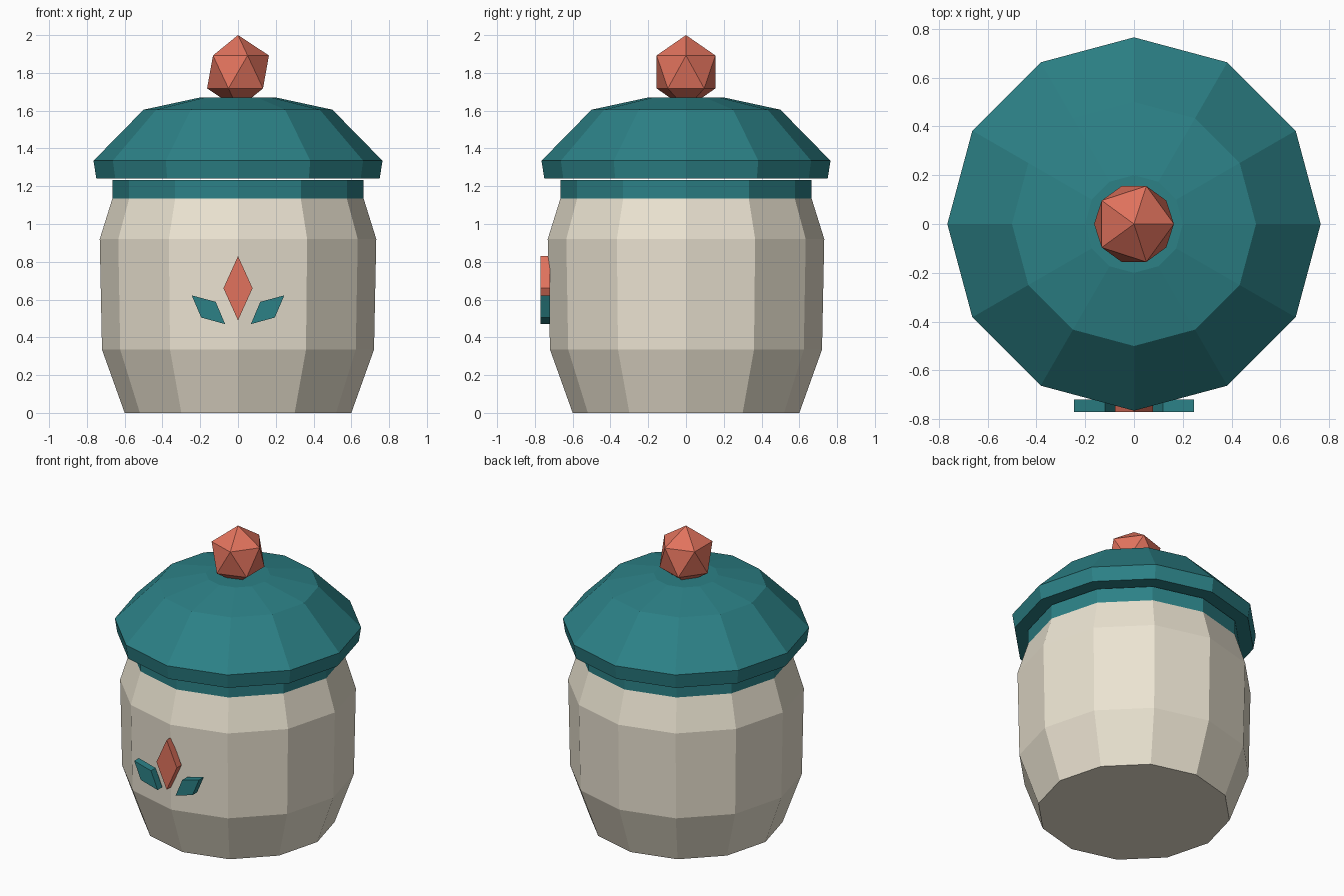
import bpy, bmesh, math

if "Cube" in bpy.data.objects:
    bpy.data.objects.remove(bpy.data.objects["Cube"])


def material(name, rgb):
    m = bpy.data.materials.new(name)
    m.diffuse_color = (*rgb, 1)
    m.use_nodes = True
    m.node_tree.nodes["Principled BSDF"].inputs["Base Color"].default_value = m.diffuse_color
    return m


CREAM = material("cream", (0.83, 0.77, 0.64))
TEAL = material("teal", (0.025, 0.22, 0.24))
CORAL = material("coral", (0.75, 0.17, 0.11))


def finish(name, bm, mat):
    bmesh.ops.recalc_face_normals(bm, faces=bm.faces[:])
    me = bpy.data.meshes.new(name)
    bm.to_mesh(me)
    bm.free()
    me.materials.append(mat)
    ob = bpy.data.objects.new(name, me)
    bpy.context.collection.objects.link(ob)
    return ob


def lathe(name, profile, mat, sides=12):
    """Closed, capped solid from (radius, height) points."""
    bm = bmesh.new()
    rings = []
    for r, z in profile:
        rings.append([bm.verts.new((r * math.cos(math.tau * i / sides),
                                    r * math.sin(math.tau * i / sides), z))
                      for i in range(sides)])
    for a, b in zip(rings, rings[1:]):
        for i in range(sides):
            j = (i + 1) % sides
            bm.faces.new((a[i], a[j], b[j], b[i]))
    bm.faces.new(rings[0][::-1])
    bm.faces.new(rings[-1])
    return finish(name, bm, mat)


def plate(name, outline, mat, y_front=-0.77, y_back=-0.72):
    """Flat shape in the xz plane, extruded along y."""
    bm = bmesh.new()
    face = bm.faces.new([bm.verts.new((x, y_front, z)) for x, z in outline])
    ext = bmesh.ops.extrude_face_region(bm, geom=[face], use_keep_orig=True)
    for v in ext["geom"]:
        if isinstance(v, bmesh.types.BMVert):
            v.co.y = y_back
    return finish(name, bm, mat)


# Jar, neck band and lid
lathe("jar_body", [(0.60, 0), (0.72, 0.335), (0.732, 0.92), (0.665, 1.135)], CREAM)
lathe("neck_band", [(0.665, 1.135), (0.665, 1.233)], TEAL)
lathe("lid", [(0.75, 1.24), (0.765, 1.335), (0.50, 1.605), (0.20, 1.67)], TEAL)

# Faceted knob, sunk slightly into the lid
bm = bmesh.new()
bmesh.ops.create_icosphere(bm, subdivisions=1, radius=0.183)
bmesh.ops.scale(bm, vec=(1, 1, 1.066), verts=bm.verts)
bmesh.ops.translate(bm, vec=(0, 0, 1.805), verts=bm.verts)
finish("lid_knob", bm, CORAL)

# Flower emblem on the front
plate("emblem_petal", [(0, 0.49), (0.077, 0.66), (0, 0.83), (-0.077, 0.66)], CORAL)
for side, s in (("left", -1), ("right", 1)):
    plate("emblem_leaf_" + side,
          [(s * x, z) for x, z in ((0.068, 0.47), (0.195, 0.505), (0.245, 0.622), (0.118, 0.588))],
          TEAL)
